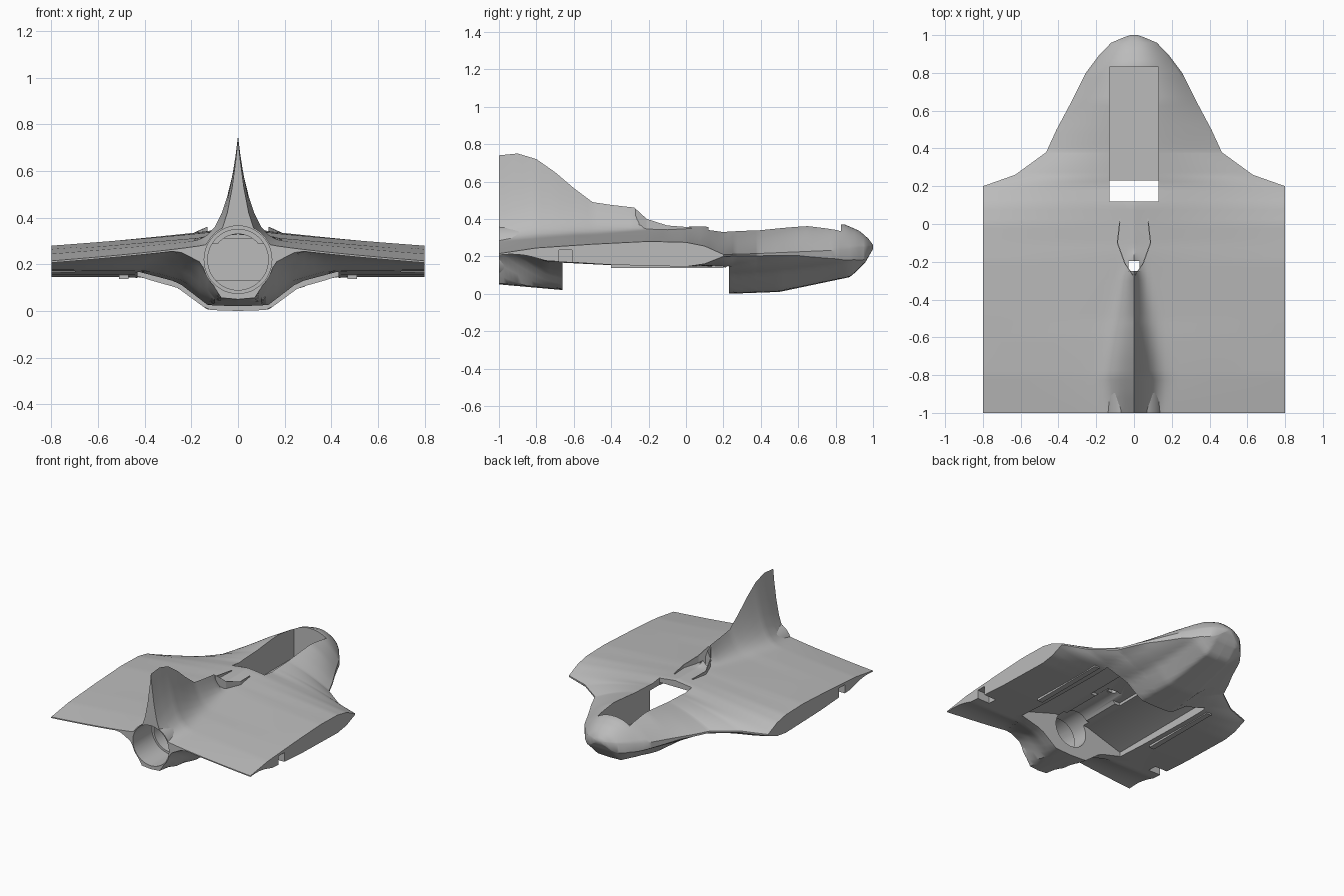
import bpy
import bmesh
import math

default_cube = bpy.data.objects.get("Cube")
if default_cube:
    bpy.data.objects.remove(default_cube, do_unlink=True)

grey = bpy.data.materials.new("hull grey")
grey.use_nodes = True
grey.diffuse_color = (0.5, 0.5, 0.5, 1)
for node in grey.node_tree.nodes:
    if node.type == "BSDF_PRINCIPLED":
        node.inputs["Base Color"].default_value = (0.5, 0.5, 0.5, 1)


def along(profile, position):
    """Linear reading of a short (position, value) profile."""
    if position <= profile[0][0]:
        return profile[0][1]
    for (start, low), (end, high) in zip(profile, profile[1:]):
        if position <= end:
            return low + (high - low) * (position - start) / (end - start)
    return profile[-1][1]


def make_object(name, bm):
    bmesh.ops.recalc_face_normals(bm, faces=bm.faces)
    mesh = bpy.data.meshes.new(name)
    bm.to_mesh(mesh)
    bm.free()
    mesh.materials.append(grey)
    obj = bpy.data.objects.new(name, mesh)
    bpy.context.scene.collection.objects.link(obj)
    return obj


def box(name, x_range, y_range, z_range):
    bm = bmesh.new()
    bmesh.ops.create_cube(bm, size=1)
    for vert in bm.verts:
        for axis, (low, high) in enumerate((x_range, y_range, z_range)):
            vert.co[axis] = low if vert.co[axis] < 0 else high
    return make_object(name, bm)


def cylinder(name, radius, y_start, y_end, z):
    bm = bmesh.new()
    bmesh.ops.create_cone(bm, cap_ends=True, segments=48, radius1=radius,
                          radius2=radius, depth=1)
    for vert in bm.verts:
        x, up, length = vert.co
        vert.co = (x, y_start if length < 0 else y_end, z + up)
    return make_object(name, bm)


def loft(name, rings):
    """Bridge closed rings of points; caps join the first half to the second."""
    bm = bmesh.new()
    rings = [[bm.verts.new(point) for point in ring] for ring in rings]
    count = len(rings[0])
    for back, front in zip(rings, rings[1:]):
        for i in range(count):
            j = (i + 1) % count
            bm.faces.new((back[i], back[j], front[j], front[i]))
    for ring in (rings[0], rings[-1]):
        for i in range(count // 2 - 1):
            bm.faces.new((ring[i], ring[i + 1], ring[count - 2 - i], ring[count - 1 - i]))
    return make_object(name, bm)


def cut(target, cutter):
    modifier = target.modifiers.new("cut", "BOOLEAN")
    modifier.operation = "DIFFERENCE"
    modifier.solver = "EXACT"
    modifier.object = cutter
    cutter.hide_render = True
    bpy.context.view_layer.objects.active = target
    bpy.ops.object.modifier_apply(modifier=modifier.name)
    bpy.data.objects.remove(cutter, do_unlink=True)


# Lengthwise profiles of the blended hull, wing and fin
half_width = [(-1, .8), (.2, .8), (.26, .63), (.38, .465), (.5, .41), (.65, .33),
              (.8, .255), (.9, .18), (.96, .12), (.99, .05), (1, .02)]
centre_top = [(-1, .32), (-.5, .33), (-.15, .355), (.1, .36), (.2, .34), (.4, .355),
              (.65, .385), (.85, .37), (.93, .335), (.98, .29), (1, .26)]
edge_top = [(-1, .215), (-.8, .245), (-.5, .265), (-.2, .28), (0, .275),
            (.1, .255), (.2, .21), (.38, .215), (.85, .235), (1, .255)]
edge_bottom = [(-1, .205), (-.8, .18), (-.4, .155), (0, .145), (.1, .16),
               (.2, .2), (.85, .21), (1, .24)]
inner_bottom = [(-1, .205), (-.8, .175), (-.4, .155), (.2, .14), (.4, .15),
                (.85, .19), (1, .24)]
belly = [(-1, .05), (-.66, .02), (.23, 0), (.5, .01), (.88, .09), (.96, .17), (1, .24)]
belly_shape = [(0, 1), (.13, .97), (.26, .3), (.43, 0)]
belly_scale = [(-1, .6), (-.66, 1), (.23, 1), (.93, .7)]
roundness = [(-1, .6), (-.6, 1), (-.1, .8), (.1, 1), (.25, 1.6), (.6, 2), (1, 2.4)]
tail_thinning = [(-1, 1), (-.75, 0)]
fin_top = [(-1, .74), (-.9, .75), (-.8, .72), (-.7, .65), (-.6, .565), (-.5, .49),
           (-.4, .475), (-.27, .46), (-.22, .4), (-.15, .36), (-.1, 0)]
fin_width = [(-1, .17), (-.8, .25), (-.5, .2), (-.25, .1)]


def wing_top(y, t):
    low, high = along(edge_top, y), along(centre_top, y)
    return low + (high - low) * (1 - t ** along(roundness, y))


def top_height(x, y, t):
    flare = max(0, 1 - abs(x) / along(fin_width, y)) ** 4
    return wing_top(y, t) + max(0, along(fin_top, y) - along(centre_top, y)) * flare


def bottom_height(x, y, t):
    inner = along(inner_bottom, y)
    skin = inner + (along(edge_bottom, y) - inner) * t ** 4
    skin += along(tail_thinning, y) * (wing_top(y, t) - .008 - skin)
    depth = along(belly_shape, abs(x) / along(belly_scale, y))
    return skin - depth * (skin - along(belly, y))


# Hull, wings and fin lofted as one skin
columns = 20
fractions = [math.copysign((abs(i) / columns) ** 1.5, i)
             for i in range(-columns, columns + 1)]
stations = {round(-1 + i / 40, 3) for i in range(81)}
stations |= {y for y, width in half_width}
rings = []
for y in sorted(stations):
    width = along(half_width, y)
    upper = [(t * width, y, top_height(t * width, y, abs(t))) for t in fractions]
    lower = [(t * width, y, bottom_height(t * width, y, abs(t))) for t in fractions]
    rings.append(upper + lower[::-1])
hull = loft("hull_wings_and_fin", rings)

# Arched underside bay, open cockpit well and the passage joining them
arch = [(-.43, .2), (-.14, .29), (.14, .29), (.43, .2)]
cut(hull, loft("bay_cutter", [[(x, y, z) for x, z in arch]
                              + [(x, y, -.2) for x, z in reversed(arch)]
                              for y in (-.66, .23)]))
cut(hull, box("cockpit_cutter", (-.13, .13), (.12, .83), (.13, 1)))
cut(hull, box("passage_cutter", (-.125, .125), (-.3, .15), (.15, .31)))

# Stepped engine bore with a groove running forward
cut(hull, cylinder("bore_cutter", .13, -1.1, -.6, .22))
cut(hull, cylinder("nozzle_cutter", .145, -1.1, -.78, .22))
cut(hull, cylinder("groove_cutter", .11, -.7, -.2, .22))
sleeve = cylinder("nozzle_sleeve", .152, -1, -.8, .22)
cut(sleeve, cylinder("sleeve_cutter", .145, -1.1, -.7, .22))

# Intake slot ahead of the fin
cut(hull, box("intake_cutter", (-.03, .03), (-.25, -.195), (.25, .7)))

# Intake lips, wing tip wells and underside rails
lip_path = [(.004, -.27, .455), (.045, -.21, .4), (.085, -.1, .365), (.07, .03, .355)]
for side, label in ((1, "left"), (-1, "right")):
    loft(label + "_intake_lip",
         [[(side * x, y, .325), (side * x, y, top),
           (side * (x + .006), y, top), (side * (x + .006), y, .325)]
          for x, y, top in lip_path])
    cut(hull, box("well_cutter", sorted((side * .7, side * .85)),
                  (-.68, -.61), (.1, .235)))
    box(label + "_underside_rail", sorted((side * .47, side * .51)),
        (-.4, .2), (.138, .17))

for part in (hull, sleeve):
    bpy.ops.object.select_all(action="DESELECT")
    part.select_set(True)
    bpy.context.view_layer.objects.active = part
    bpy.ops.object.shade_smooth_by_angle(angle=math.radians(35))
